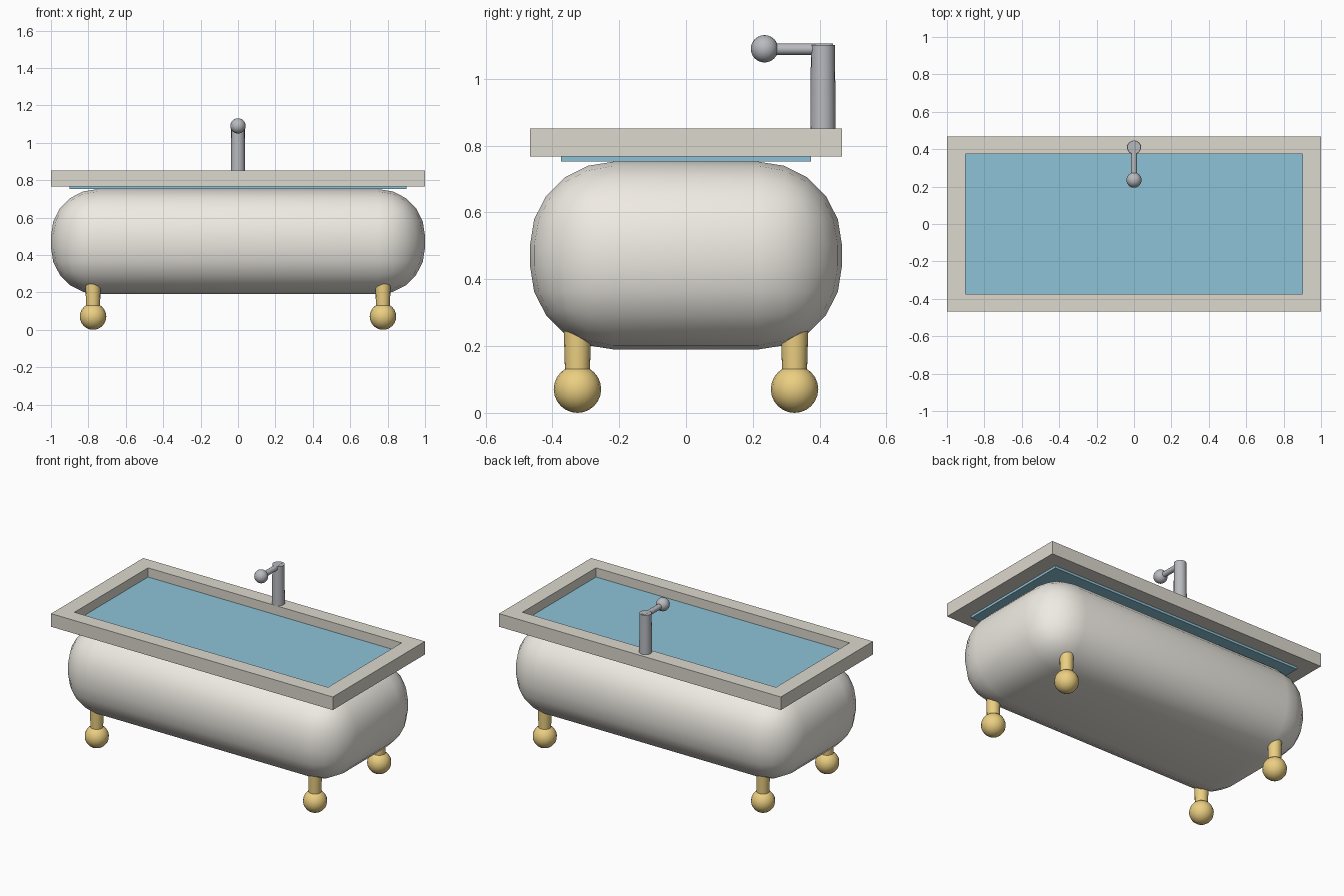
import bpy, bmesh, math
from mathutils import Vector

if "Cube" in bpy.data.objects:
    bpy.data.objects.remove(bpy.data.objects["Cube"])


def material(name, rgb):
    m = bpy.data.materials.new(name)
    m.diffuse_color = (*rgb, 1)
    m.use_nodes = True
    m.node_tree.nodes["Principled BSDF"].inputs["Base Color"].default_value = m.diffuse_color
    return m


CREAM = material("cream enamel", (0.86, 0.83, 0.77))
STONE = material("rim enamel", (0.72, 0.69, 0.62))
WATER = material("water blue", (0.27, 0.54, 0.68))
BRASS = material("brass", (0.83, 0.62, 0.22))
STEEL = material("steel", (0.48, 0.49, 0.52))


def finish(ob, name, mat, smooth=True):
    ob.name = name
    ob.data.materials.append(mat)
    if smooth:
        bpy.ops.object.shade_smooth_by_angle(angle=math.radians(40))
    return ob


def box(name, lo, hi, mat):
    lo, hi = Vector(lo), Vector(hi)
    bpy.ops.mesh.primitive_cube_add(size=1, location=(lo + hi) / 2)
    ob = bpy.context.object
    ob.scale = hi - lo
    bpy.ops.object.transform_apply(location=False, rotation=False, scale=True)
    return finish(ob, name, mat, False)


def rod(name, a, b, r1, r2, mat):
    a, b = Vector(a), Vector(b)
    d = b - a
    bpy.ops.mesh.primitive_cone_add(vertices=16, radius1=r1, radius2=r2, depth=d.length,
                                    location=(a + b) / 2,
                                    rotation=d.to_track_quat('Z', 'Y').to_euler())
    return finish(bpy.context.object, name, mat)


def ball(name, c, r, mat):
    bpy.ops.mesh.primitive_uv_sphere_add(segments=16, ring_count=12, radius=r, location=c)
    return finish(bpy.context.object, name, mat)


# Tub body: heavily rounded box
body = box("tub_body", (-1, -0.467, 0.19), (1, 0.467, 0.752), CREAM)
bm = bmesh.new()
bm.from_mesh(body.data)
bmesh.ops.bevel(bm, geom=bm.edges[:], offset=0.25, segments=5, profile=0.5,
                affect='EDGES', clamp_overlap=True)
bm.to_mesh(body.data)
bm.free()
bpy.ops.object.shade_smooth_by_angle(angle=math.radians(40))

# Rim: rectangular frame made of two connected loops
bm = bmesh.new()
rings = []
for x, y, z in ((1, 0.467, 0.767), (1, 0.467, 0.851), (0.9, 0.373, 0.851), (0.9, 0.373, 0.767)):
    rings.append([bm.verts.new((sx * x, sy * y, z))
                  for sx, sy in ((-1, -1), (1, -1), (1, 1), (-1, 1))])
for i in range(4):
    a, b = rings[i], rings[(i + 1) % 4]
    for j in range(4):
        k = (j + 1) % 4
        bm.faces.new((a[j], a[k], b[k], b[j]))
bmesh.ops.recalc_face_normals(bm, faces=bm.faces)
mesh = bpy.data.meshes.new("rim")
bm.to_mesh(mesh)
bm.free()
rim = bpy.data.objects.new("rim", mesh)
bpy.context.collection.objects.link(rim)
finish(rim, "rim", STONE, False)

# Water slab
box("water", (-0.9, -0.374, 0.752), (0.9, 0.374, 0.792), WATER)

# Four feet: tapered leg and ball
for sx, side in ((-1, "left"), (1, "right")):
    for sy, end in ((-1, "front"), (1, "back")):
        x, y = sx * 0.775, sy * 0.325
        rod(f"{end}_{side}_leg", (x, y, 0.08), (x, y, 0.28), 0.036, 0.042, BRASS)
        ball(f"{end}_{side}_foot", (x, y, 0.071), 0.071, BRASS)

# Tap: column, spout and ball tip
rod("tap_column", (0, 0.41, 0.845), (0, 0.41, 1.102), 0.038, 0.036, STEEL)
rod("tap_spout", (0, 0.44, 1.089), (0, 0.235, 1.089), 0.017, 0.017, STEEL)
ball("tap_tip", (0, 0.235, 1.09), 0.041, STEEL)
